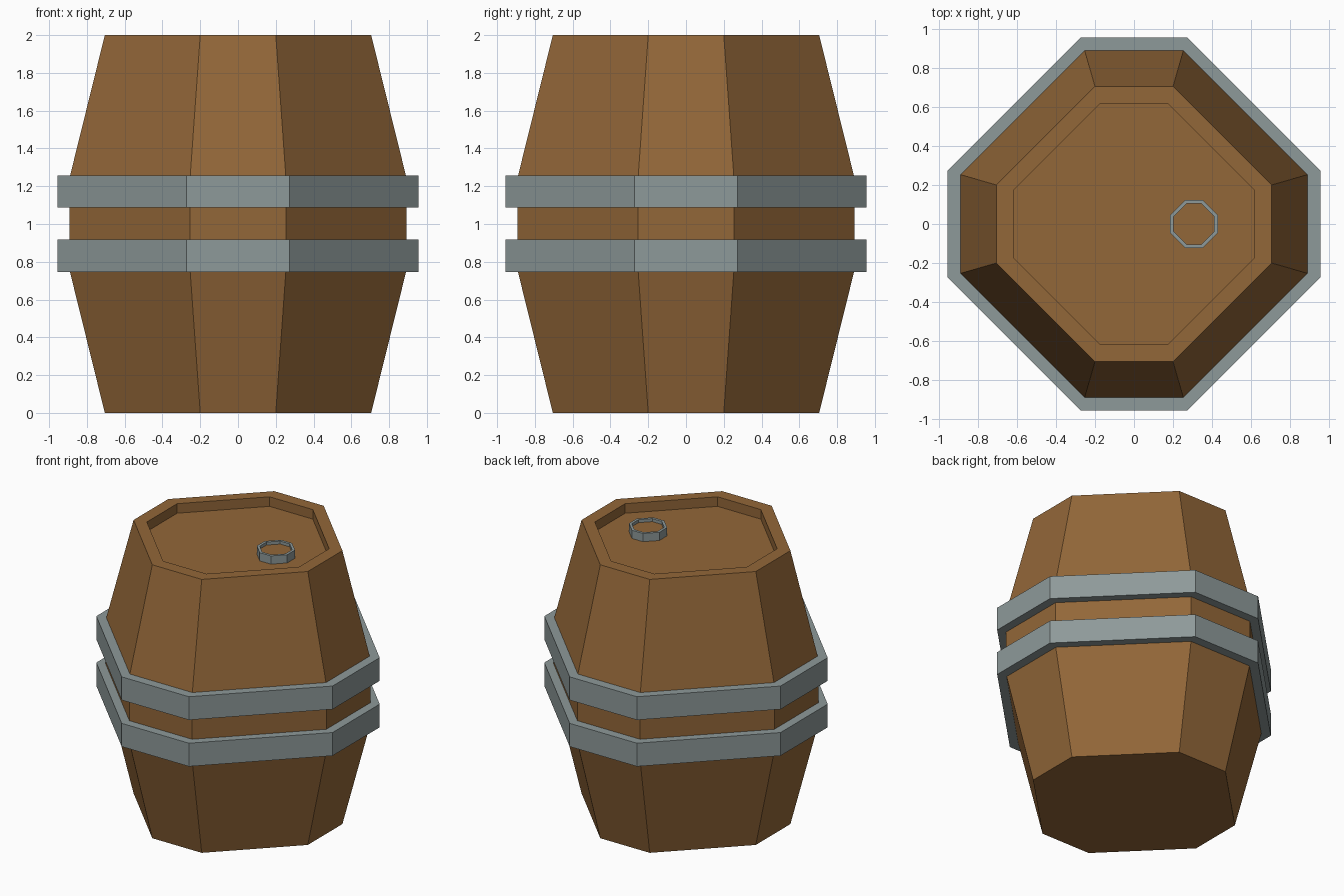
import bpy, bmesh

if "Cube" in bpy.data.objects:
    bpy.data.objects.remove(bpy.data.objects["Cube"])


def material(name, color):
    m = bpy.data.materials.new(name)
    m.diffuse_color = color
    m.use_nodes = True
    m.node_tree.nodes["Principled BSDF"].inputs["Base Color"].default_value = m.diffuse_color
    return m


WOOD = material("wood", (0.29, 0.135, 0.04, 1))
METAL = material("metal", (0.27, 0.32, 0.32, 1))


def octagon(bm, apothem, half, z, cx=0):
    """Ring of 8 vertices: short sides on the axes, long sides on the diagonals."""
    a, h = apothem, half
    pts = [(a, -h), (a, h), (h, a), (-h, a), (-a, h), (-a, -h), (-h, -a), (h, -a)]
    return [bm.verts.new((cx + x, y, z)) for x, y in pts]


def loft(name, rings, mat, cx=0, closed=False):
    """Skin octagons (apothem, half side, z); cap the ends or close the loop."""
    bm = bmesh.new()
    loops = [octagon(bm, *r, cx) for r in rings]
    pairs = list(zip(loops, loops[1:]))
    if closed:
        pairs.append((loops[-1], loops[0]))
    else:
        bm.faces.new(loops[0])
        bm.faces.new(loops[-1])
    for lo, hi in pairs:
        for i in range(8):
            j = (i + 1) % 8
            bm.faces.new((lo[i], lo[j], hi[j], hi[i]))
    bmesh.ops.recalc_face_normals(bm, faces=bm.faces)
    me = bpy.data.meshes.new(name)
    bm.to_mesh(me)
    bm.free()
    me.materials.append(mat)
    ob = bpy.data.objects.new(name, me)
    bpy.context.collection.objects.link(ob)
    return ob


def band(name, inner, outer, z0, z1, cx=0):
    """Hollow octagonal hoop."""
    return loft(name, [(*inner, z0), (*outer, z0), (*outer, z1), (*inner, z1)],
                METAL, cx, closed=True)


# Barrel body with bulged middle and recessed lid
loft("barrel_body", [
    (0.705, 0.20, 0), (0.893, 0.254, 0.76), (0.893, 0.254, 1.24),
    (0.705, 0.20, 2.0), (0.615, 0.175, 2.0), (0.615, 0.175, 1.93)], WOOD)

# Two metal hoops around the middle
for name, z in (("lower_hoop", 0.747), ("upper_hoop", 1.087)):
    band(name, (0.885, 0.252), (0.956, 0.272), z, z + 0.17)

# Bung in the lid: metal collar with a wooden stopper inside
band("bung_collar", (0.104, 0.038), (0.123, 0.045), 1.925, 1.99, cx=0.307)
loft("bung_stopper", [(0.106, 0.039, 1.925), (0.106, 0.039, 1.968)], WOOD, cx=0.307)
